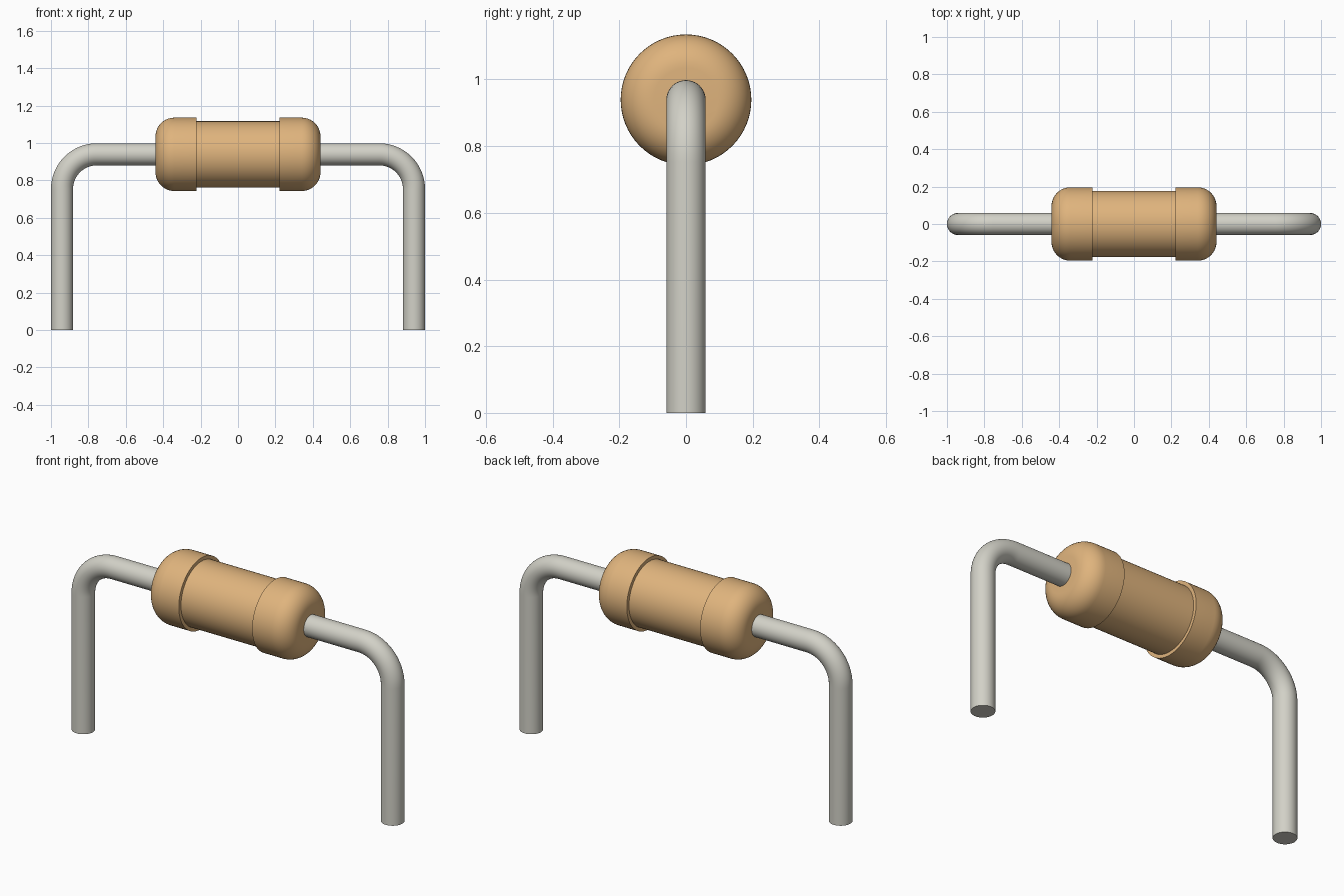
import bpy, bmesh, math
from mathutils import Vector

cube = bpy.data.objects.get("Cube")
if cube:
    bpy.data.objects.remove(cube, do_unlink=True)

AXIS_Z = 0.939      # height of the body axis
WIRE_R = 0.059      # lead wire radius
BEND_R = 0.186      # bend radius at the wire centre
LEG_X = 0.941       # centre of each vertical leg
BODY_HALF = 0.441
CAP_R, BARREL_R, FILLET = 0.196, 0.177, 0.1
CAP_INNER = 0.223


def material(name, color):
    m = bpy.data.materials.new(name)
    m.use_nodes = True
    m.diffuse_color = (*color, 1)
    bsdf = m.node_tree.nodes["Principled BSDF"]
    bsdf.inputs["Base Color"].default_value = (*color, 1)
    bsdf.inputs["Roughness"].default_value = 0.5
    return m


def loft(name, rings, mat, sides=64):
    """Skin a tube through rings of (centre, radius, angle of direction in the XZ plane)."""
    bm = bmesh.new()
    loops = []
    for centre, radius, angle in rings:
        side = Vector((0, 1, 0))
        up = Vector((-math.sin(angle), 0, math.cos(angle)))
        loops.append([bm.verts.new(Vector(centre) + radius * (
            side * math.cos(math.tau * i / sides) + up * math.sin(math.tau * i / sides)))
            for i in range(sides)])
    for a, b in zip(loops, loops[1:]):
        for i in range(sides):
            j = (i + 1) % sides
            bm.faces.new((a[i], a[j], b[j], b[i]))
    bm.faces.new(loops[0])
    bm.faces.new(loops[-1])
    bmesh.ops.recalc_face_normals(bm, faces=bm.faces)
    mesh = bpy.data.meshes.new(name)
    bm.to_mesh(mesh)
    bm.free()
    mesh.materials.append(mat)
    ob = bpy.data.objects.new(name, mesh)
    bpy.context.collection.objects.link(ob)
    bpy.ops.object.select_all(action='DESELECT')
    ob.select_set(True)
    bpy.context.view_layer.objects.active = ob
    bpy.ops.object.shade_smooth_by_angle(angle=math.radians(35))
    return ob


tan = material("tan coating", (0.74, 0.455, 0.205))
metal = material("grey metal", (0.645, 0.638, 0.572))

# Body: rounded end caps around a narrower barrel
half = []
for k in range(11):
    t = math.pi / 2 * k / 10
    half.append((BODY_HALF - FILLET + FILLET * math.cos(t),
                 CAP_R - FILLET + FILLET * math.sin(t)))
half += [(CAP_INNER, CAP_R), (CAP_INNER, BARREL_R)]
profile = half + [(-x, r) for x, r in reversed(half)]
loft("body", [((x, 0, AXIS_Z), r, 0) for x, r in profile], tan)

# Leads: straight out of the body, quarter bend, straight down to the ground
for side, label in ((1, "left"), (-1, "right")):
    cx, cz = LEG_X - BEND_R, AXIS_Z - BEND_R
    path = [(BODY_HALF - 0.03, AXIS_Z, 0)]
    for k in range(17):
        t = math.pi / 2 * k / 16
        path.append((cx + BEND_R * math.sin(t), cz + BEND_R * math.cos(t), -t))
    path.append((LEG_X, 0, -math.pi / 2))
    loft(label + "_lead", [((side * x, 0, z), WIRE_R, side * a) for x, z, a in path],
         metal, sides=40)
